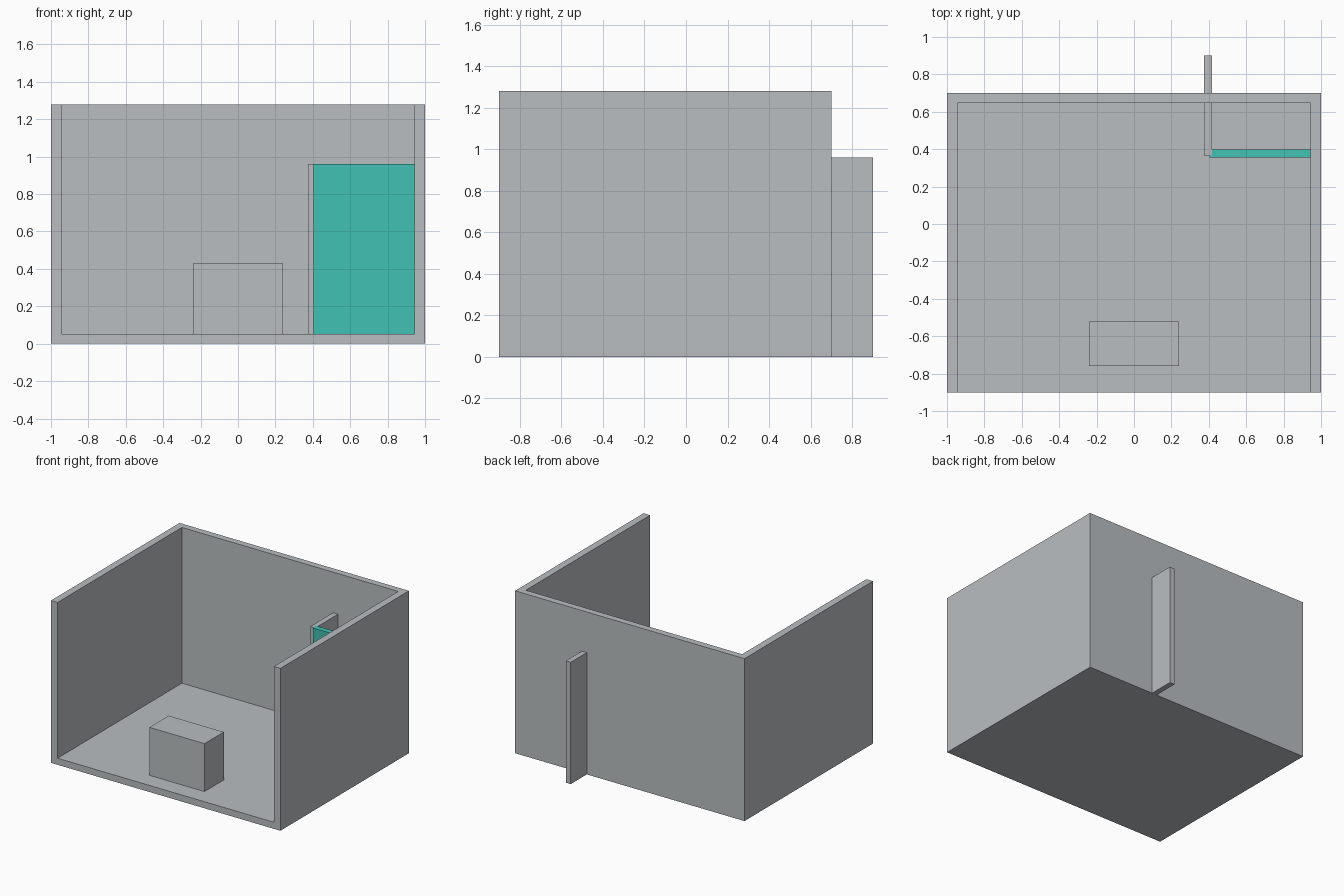
import bpy
from mathutils import Matrix, Vector
import bmesh

if "Cube" in bpy.data.objects:
    bpy.data.objects.remove(bpy.data.objects["Cube"])


def material(name, rgb):
    m = bpy.data.materials.new(name)
    m.diffuse_color = (*rgb, 1)
    m.use_nodes = True
    m.node_tree.nodes["Principled BSDF"].inputs["Base Color"].default_value = m.diffuse_color
    return m


GREY = material("light_grey", (0.49, 0.515, 0.527))
TEAL = material("teal", (0.055, 0.533, 0.456))


def box(name, lo, hi, mat):
    """Box between two opposite corners."""
    lo, hi = Vector(lo), Vector(hi)
    bm = bmesh.new()
    bmesh.ops.create_cube(
        bm, size=1,
        matrix=Matrix.Translation((lo + hi) / 2) @ Matrix.Diagonal((*(hi - lo), 1)))
    mesh = bpy.data.meshes.new(name)
    bm.to_mesh(mesh)
    bm.free()
    mesh.materials.append(mat)
    obj = bpy.data.objects.new(name, mesh)
    bpy.context.collection.objects.link(obj)
    return obj


# Room shell: floor, two side walls and back wall, open at front and top
room = box("room_shell", (-1, -0.9, 0), (1, 0.7, 1.28), GREY)
cutter = box("room_cutter", (-0.943, -1.2, 0.052), (0.943, 0.648, 1.6), GREY)
cutter.hide_render = True
cut = room.modifiers.new("hollow", "BOOLEAN")
cut.operation = "DIFFERENCE"
cut.solver = "EXACT"
cut.object = cutter
bpy.context.view_layer.objects.active = room
bpy.ops.object.modifier_apply(modifier=cut.name)
bpy.data.objects.remove(cutter)

# Counter near the open front
box("counter", (-0.24, -0.76, 0.05), (0.24, -0.52, 0.43), GREY)

# Partition running through the back wall
box("partition_wall", (0.375, 0.365, 0), (0.418, 0.9, 0.96), GREY)

# Teal panel between partition and right wall
box("teal_panel", (0.405, 0.355, 0), (0.945, 0.398, 0.96), TEAL)
